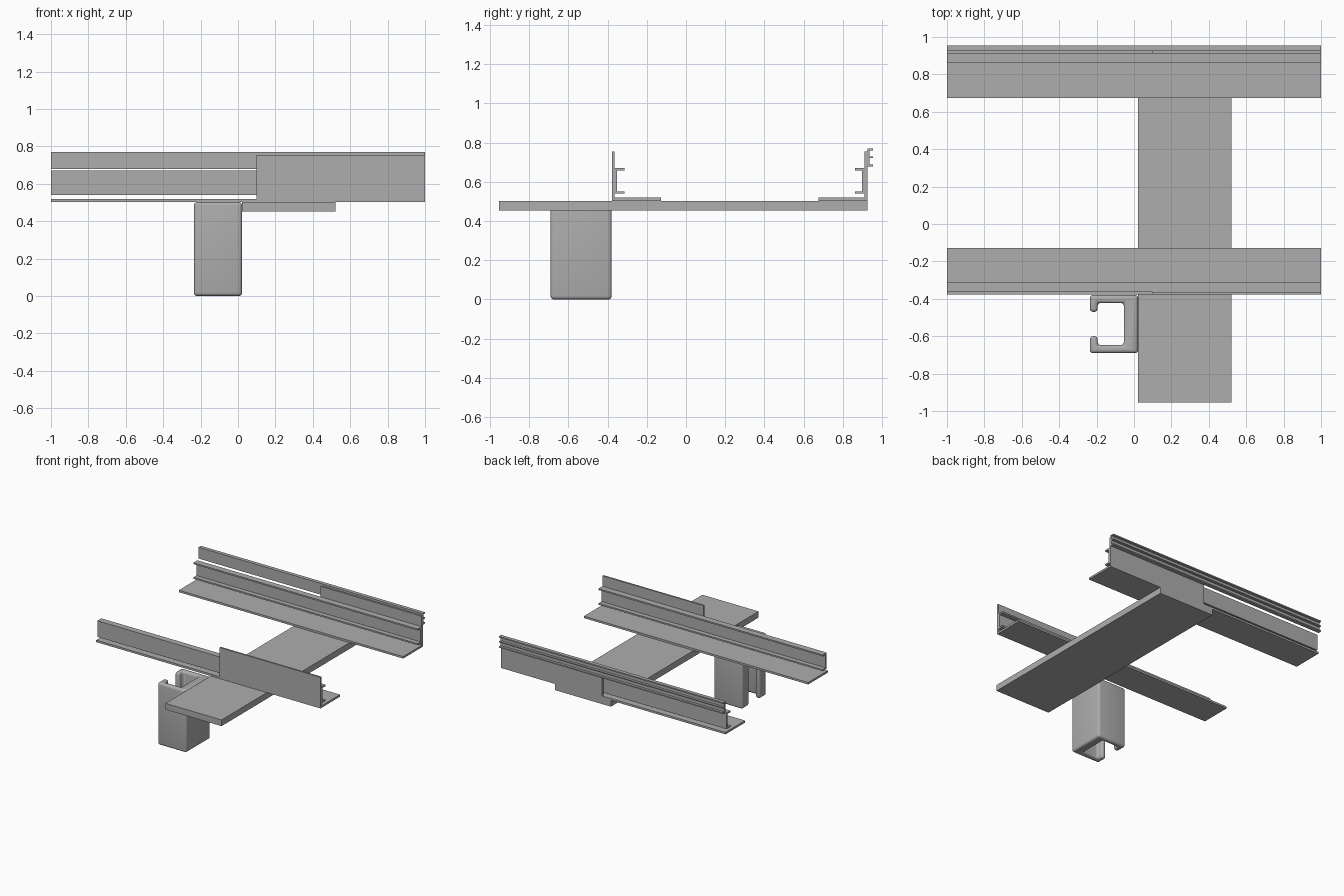
import bpy
import bmesh

cube = bpy.data.objects.get("Cube")
if cube:
    bpy.data.objects.remove(cube)

grey = bpy.data.materials.new("plain_grey")
grey.use_nodes = True
colour = (0.42, 0.42, 0.42, 1)
grey.diffuse_color = colour
grey.node_tree.nodes["Principled BSDF"].inputs["Base Color"].default_value = colour


def extrude(name, points, axis, start, end):
    """Extrude a closed profile: (y, z) along X, or (x, y) along Z."""
    bm = bmesh.new()
    place = (lambda p: (start, *p)) if axis == "X" else (lambda p: (*p, start))
    face = bm.faces.new([bm.verts.new(place(p)) for p in points])
    moved = bmesh.ops.extrude_face_region(bm, geom=[face])["geom"]
    step = end - start
    shift = (step, 0, 0) if axis == "X" else (0, 0, step)
    bmesh.ops.translate(bm, vec=shift, verts=[v for v in moved if isinstance(v, bmesh.types.BMVert)])
    bmesh.ops.recalc_face_normals(bm, faces=bm.faces)
    mesh = bpy.data.meshes.new(name)
    bm.to_mesh(mesh)
    bm.free()
    mesh.materials.append(grey)
    obj = bpy.data.objects.new(name, mesh)
    bpy.context.collection.objects.link(obj)
    return obj


def rect(a0, b0, a1, b1):
    return [(a0, b0), (a1, b0), (a1, b1), (a0, b1)]


# Long flat cross plate
extrude("cross_plate", rect(-0.955, 0.453, 0.925, 0.503), "X", 0.022, 0.522)

# Two facing rails: foot flange, half-length wall and inner channel
FLANGE, WALL, WEB, LIP = 0.25, 0.014, 0.027, 0.064
for side, outer, inward in (("front", -0.378, 1), ("back", 0.925, -1)):
    def y(d):
        return outer + inward * d

    extrude(side + "_foot_flange", rect(y(0), 0.503, y(FLANGE), 0.519), "X", -1, 1)
    extrude(side + "_wall", rect(y(0), 0.503, y(WALL), 0.754), "X", 0.1, 1)
    channel = [(y(WALL), 0.54), (y(LIP), 0.54), (y(LIP), 0.552), (y(WEB), 0.552),
               (y(WEB), 0.658), (y(LIP), 0.658), (y(LIP), 0.67), (y(WALL), 0.67)]
    extrude(side + "_channel", channel, "X", -1, 1)

# Finned strip along the outside of the back wall
strip = [(0.925, 0.679), (0.955, 0.679), (0.955, 0.689), (0.936, 0.689),
         (0.936, 0.721), (0.955, 0.721), (0.955, 0.729), (0.936, 0.729),
         (0.936, 0.76), (0.955, 0.76), (0.955, 0.77), (0.925, 0.77)]
extrude("back_finned_strip", strip, "X", -1, 1)

# Rounded C-shaped hook bracket, mirrored about its middle
middle, half, wall = -0.535, 0.156, 0.043
side_path = [(0.022, half), (-0.236, half), (-0.236, 0.065), (-0.194, 0.065),
             (-0.194, half - wall), (-0.054, half - wall)]
outline = [(x, middle + d) for x, d in side_path]
outline += [(x, middle - d) for x, d in reversed(side_path)]
bracket = extrude("hook_bracket", outline, "Z", 0, 0.502)
bevel = bracket.modifiers.new("rounded_edges", "BEVEL")
bevel.width = 0.018
bevel.segments = 4
bevel.limit_method = "ANGLE"

bpy.ops.object.select_all(action="DESELECT")
bracket.select_set(True)
bpy.context.view_layer.objects.active = bracket
bpy.ops.object.modifier_apply(modifier=bevel.name)
bpy.ops.object.shade_smooth_by_angle()
